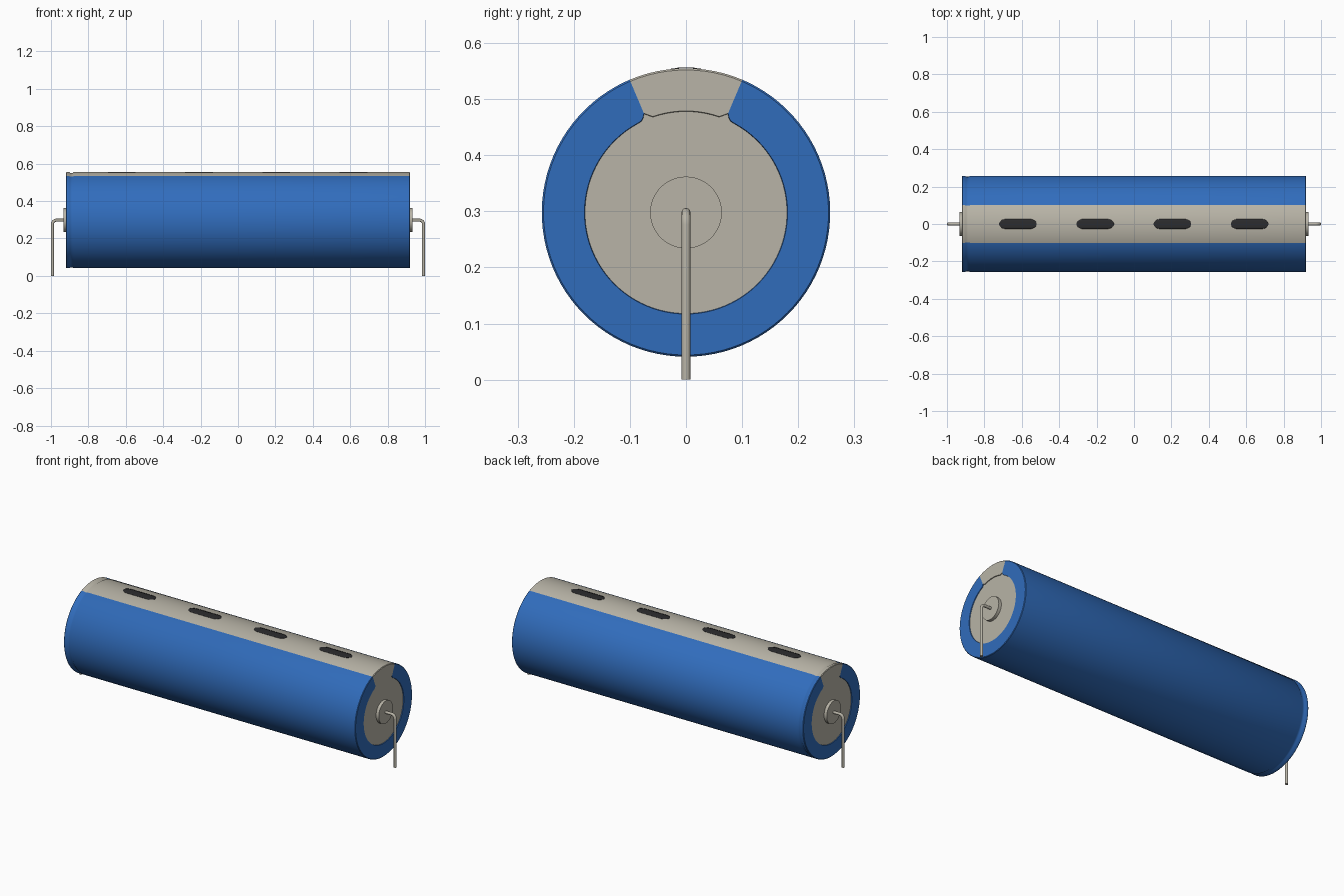
import bpy, bmesh
from math import sin, cos, pi, radians, sqrt

if "Cube" in bpy.data.objects:
    bpy.data.objects.remove(bpy.data.objects["Cube"])

R, CZ, END, STRIPE = 0.257, 0.298, 0.92, 23.0


def material(name, rgb):
    m = bpy.data.materials.new(name)
    m.use_nodes = True
    m.diffuse_color = (*rgb, 1)
    m.node_tree.nodes["Principled BSDF"].inputs["Base Color"].default_value = (*rgb, 1)
    return m


blue = material("sleeve blue", (0.030, 0.150, 0.500))
grey = material("warm grey", (0.480, 0.455, 0.385))
dark = material("mark black", (0.025, 0.025, 0.027))


def finish(name, bm, mats, smooth=30):
    bmesh.ops.recalc_face_normals(bm, faces=bm.faces)
    me = bpy.data.meshes.new(name)
    bm.to_mesh(me)
    bm.free()
    ob = bpy.data.objects.new(name, me)
    bpy.context.collection.objects.link(ob)
    for m in mats:
        me.materials.append(m)
    shade(ob, smooth)
    return ob


def shade(ob, angle=30):
    bpy.ops.object.select_all(action="DESELECT")
    ob.select_set(True)
    bpy.context.view_layer.objects.active = ob
    bpy.ops.object.shade_smooth_by_angle(angle=radians(angle))


def lathe(bm, profile, angles, radius_rule=None):
    """Sweep (x, radius) points around the x axis; angle is measured from the top."""
    rings = []
    for x, r in profile:
        ring = []
        for a in angles:
            rr = radius_rule(x, r, a) if radius_rule else r
            t = radians(a)
            ring.append(bm.verts.new((x, rr * sin(t), CZ + rr * cos(t))))
        rings.append(ring)
    n = len(angles)
    bands = []
    for p, q in zip(rings, rings[1:]):
        bands.append([bm.faces.new((p[i], p[(i + 1) % n], q[(i + 1) % n], q[i]))
                      for i in range(n)])
    bm.faces.new(rings[0])
    bm.faces.new(rings[-1])
    return bands


# Sleeved body: slight end recess, rounded rims, one shallow groove
half = [STRIPE * i / 6 for i in range(1, 7)] + [24.2, 26] + [29 + 151 * i / 40 for i in range(40)]
angles = [0] + half + [180] + [360 - a for a in reversed(half)]
INNER, LIP = 0.180, 0.181
cap = [(END - 0.004, INNER), (END, LIP), (END, R - 0.003), (END - 0.003, R)]
groove = [(-0.903, R), (-0.896, R - 0.004), (-0.884, R - 0.004), (-0.877, R)]
profile = [(-x, r) for x, r in cap] + groove + list(reversed(cap))


def notch(x, r, a):
    """Round the sleeve corners where the ring meets the stripe."""
    off = min(a, 360 - a) - STRIPE
    if r in (INNER, LIP) and -0.1 < off < 4:
        return r + 0.011 * (1 - off / 4) ** 2
    return r


bm = bmesh.new()
for band in lathe(bm, profile, angles, notch):
    for f, a in zip(band, angles):
        on_stripe = a < STRIPE - 0.1 or a > 360 - STRIPE - 0.1
        f.material_index = 1 if on_stripe else 0
for f in bm.faces:
    if len(f.verts) > 4:
        f.material_index = 1
finish("sleeved_body", bm, [blue, grey])

# Painted polarity marks, curved to the body
for k in range(4):
    bm = bmesh.new()
    cx, hl, hw, cap_len, steps = -0.621 + 0.413 * k, 0.1, 0.026, 0.035, 8
    ends = [cap_len * (1 - cos(pi / 2 * i / steps)) for i in range(steps + 1)]
    xs = [-hl + e for e in ends] + [hl - e for e in reversed(ends)]
    rows = []
    for x in xs:
        d = max(0, (abs(x) - (hl - cap_len)) / cap_len)
        w = max(0.006, hw * sqrt(max(0, 1 - d * d)))
        row = []
        for j in range(7):
            y = w * (j / 3 - 1)
            row.append(bm.verts.new((cx + x, y, CZ + sqrt((R + 0.0004) ** 2 - y * y))))
        rows.append(row)
    for p, q in zip(rows, rows[1:]):
        for j in range(6):
            bm.faces.new((p[j], q[j], q[j + 1], p[j + 1]))
    mark = finish(f"polarity_mark_{k + 1}", bm, [dark])
    solid = mark.modifiers.new("thickness", "SOLIDIFY")
    solid.thickness, solid.offset = 0.001, 1

# Terminal bosses and bent wire leads at both ends
for side, label in ((1, "left"), (-1, "right")):
    bm = bmesh.new()
    lathe(bm, [(side * (END - 0.01), 0.064), (side * 0.933, 0.064)],
          [360 * i / 48 for i in range(48)])
    finish(f"terminal_boss_{label}", bm, [grey])

    bend, lx, wire = 0.022, 0.992, 0.008
    path = [(0.925, CZ)]
    for i in range(9):
        t = pi / 2 * i / 8
        path.append((lx - bend + bend * sin(t), CZ - bend + bend * cos(t)))
    path.append((lx, 0))
    cu = bpy.data.curves.new(f"wire_lead_{label}", "CURVE")
    cu.dimensions = "3D"
    cu.bevel_depth, cu.bevel_resolution, cu.use_fill_caps = wire, 4, True
    sp = cu.splines.new("POLY")
    sp.points.add(len(path) - 1)
    for pt, (x, z) in zip(sp.points, path):
        pt.co = (side * x, 0, z, 1)
    cu.materials.append(grey)
    lead = bpy.data.objects.new(f"wire_lead_{label}", cu)
    bpy.context.collection.objects.link(lead)
    bpy.ops.object.select_all(action="DESELECT")
    lead.select_set(True)
    bpy.context.view_layer.objects.active = lead
    bpy.ops.object.convert(target="MESH")
    shade(bpy.context.view_layer.objects.active, 40)
